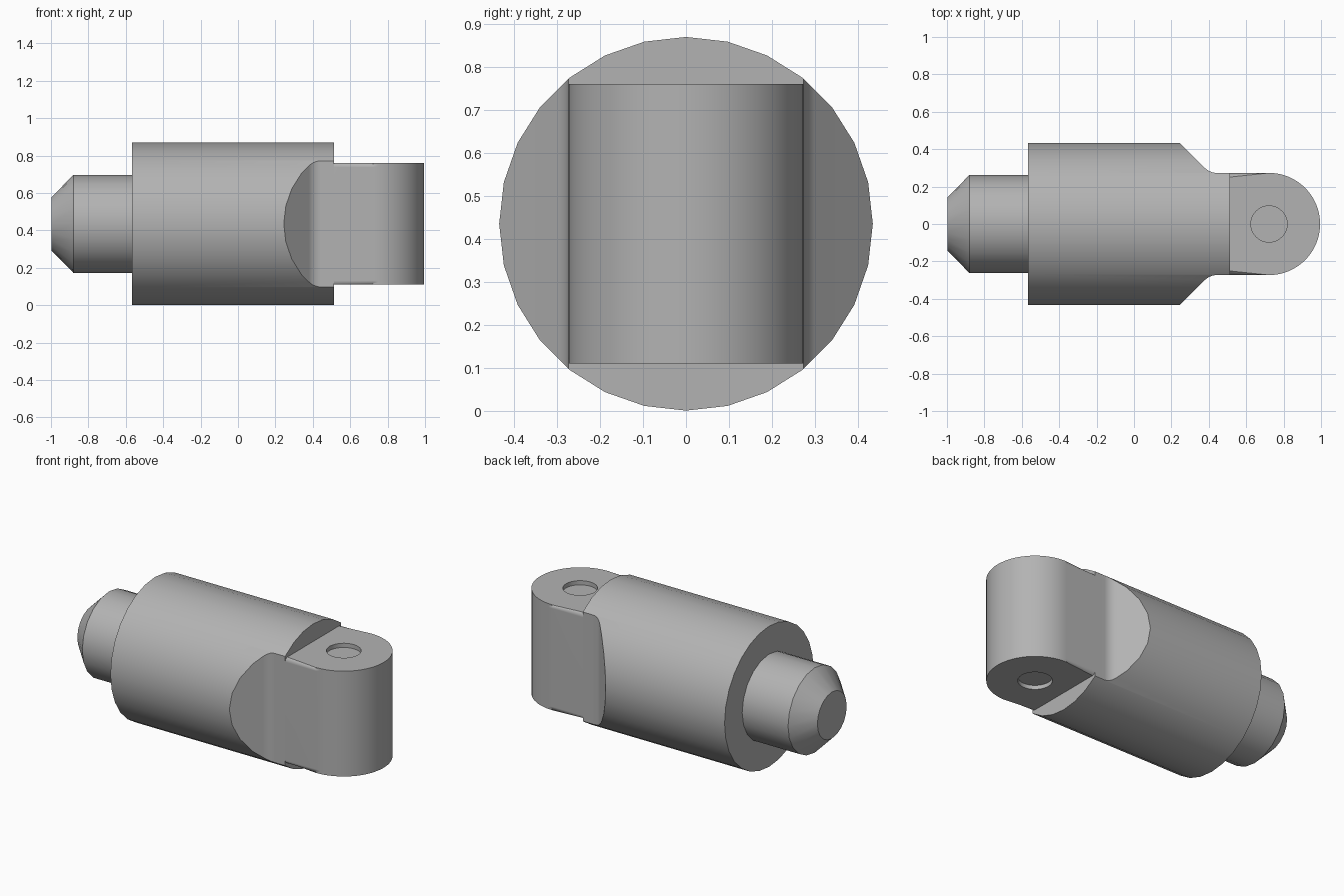
import bpy, bmesh, math
from mathutils import Matrix

if "Cube" in bpy.data.objects:
    bpy.data.objects.remove(bpy.data.objects["Cube"])

AXIS_Z = 0.435     # height of the turned axis
BODY_R = 0.434
NECK = 0.273       # half width of the tongue and of the flats
SHOULDER = 0.513   # end of the round body
PIVOT = 0.722      # centre of the rounded tongue end
TONGUE_Z = (0.11, 0.76)

steel = bpy.data.materials.new("grey steel")
steel.use_nodes = True
GREY = (0.45, 0.45, 0.45, 1)
steel.diffuse_color = GREY
steel.node_tree.nodes["Principled BSDF"].inputs["Base Color"].default_value = GREY


def make(name, bm):
    bmesh.ops.recalc_face_normals(bm, faces=bm.faces)
    mesh = bpy.data.meshes.new(name)
    bm.to_mesh(mesh)
    bm.free()
    mesh.materials.append(steel)
    obj = bpy.data.objects.new(name, mesh)
    bpy.context.collection.objects.link(obj)
    return obj


def lathe_x(name, profile, sides):
    """Closed solid turned about the x axis from (x, radius) pairs."""
    bm = bmesh.new()
    rings = []
    for x, r in profile:
        angles = [2 * math.pi * i / sides for i in range(sides)]
        rings.append([bm.verts.new((x, r * math.sin(a), AXIS_Z + r * math.cos(a))) for a in angles])
    for a, b in zip(rings, rings[1:]):
        for i in range(sides):
            j = (i + 1) % sides
            bm.faces.new((a[i], a[j], b[j], b[i]))
    bm.faces.new(rings[0])
    bm.faces.new(rings[-1])
    return make(name, bm)


def prism(outline, z0, z1):
    """Upright prism over a plan outline."""
    bm = bmesh.new()
    low = [bm.verts.new((x, y, z0)) for x, y in outline]
    high = [bm.verts.new((x, y, z1)) for x, y in outline]
    bm.faces.new(low)
    bm.faces.new(high)
    for i in range(len(low)):
        j = (i + 1) % len(low)
        bm.faces.new((low[i], low[j], high[j], high[i]))
    return bm


def apply_boolean(obj, cutter, operation):
    cutter.hide_render = True
    mod = obj.modifiers.new("cut", 'BOOLEAN')
    mod.operation, mod.solver, mod.object = operation, 'EXACT', cutter
    bpy.context.view_layer.objects.active = obj
    bpy.ops.object.modifier_apply(modifier=mod.name)
    bpy.data.objects.remove(cutter)


# Round body, trimmed by a plan outline with sloped, filleted shoulders
body = lathe_x("body", [(-0.567, BODY_R), (SHOULDER, BODY_R)], 28)
fillet = 0.09
fx = 0.443
half = [(-0.8, 0.6), (0.1, 0.6)]
for i in range(6):
    a = math.radians(45 * (1 - i / 5))
    half.append((fx - fillet * math.sin(a), NECK + fillet * (1 - math.cos(a))))
# run the 45 degree slope out past the round surface
sx, sy = half[2]
half[1] = (sx - (0.6 - sy), 0.6)
half.append((0.8, NECK))
outline = half + [(x, -y) for x, y in reversed(half)]
apply_boolean(body, make("trim", prism(outline, -0.3, 1.2)), 'INTERSECT')

# Chamfered stem
stem = lathe_x("stem", [(-0.997, 0.143), (-0.88, 0.262), (-0.567, 0.262)], 20)

# Tongue with a rounded end and softened rims
plan = [(SHOULDER, -NECK)]
steps = 32
for i in range(steps + 1):
    a = math.pi * (i / steps - 0.5)
    plan.append((PIVOT + NECK * math.cos(a), NECK * math.sin(a)))
plan.append((SHOULDER, NECK))
bm = prism(plan, *TONGUE_Z)
rims = [e for e in bm.edges
        if abs(e.verts[0].co.z - e.verts[1].co.z) < 1e-4
        and max(v.co.x for v in e.verts) > SHOULDER + 0.01]
bmesh.ops.bevel(bm, geom=rims, offset=0.022, segments=4, profile=0.5, affect='EDGES')
tongue = make("tongue", bm)

# Shallow pin recess on the top and bottom of the tongue
for z in TONGUE_Z:
    bm = bmesh.new()
    bmesh.ops.create_cone(bm, cap_ends=True, segments=32, radius1=0.097, radius2=0.097,
                          depth=0.052, matrix=Matrix.Translation((PIVOT, 0, z)))
    apply_boolean(tongue, make("recess", bm), 'DIFFERENCE')

# Smooth shading with sharp machined edges
bpy.ops.object.select_all(action='DESELECT')
for obj in (body, stem, tongue):
    obj.select_set(True)
    bpy.context.view_layer.objects.active = obj
bpy.ops.object.shade_smooth_by_angle(angle=math.radians(30))
for obj in (body, stem, tongue):
    obj.modifiers.new("even normals", 'WEIGHTED_NORMAL').keep_sharp = True
